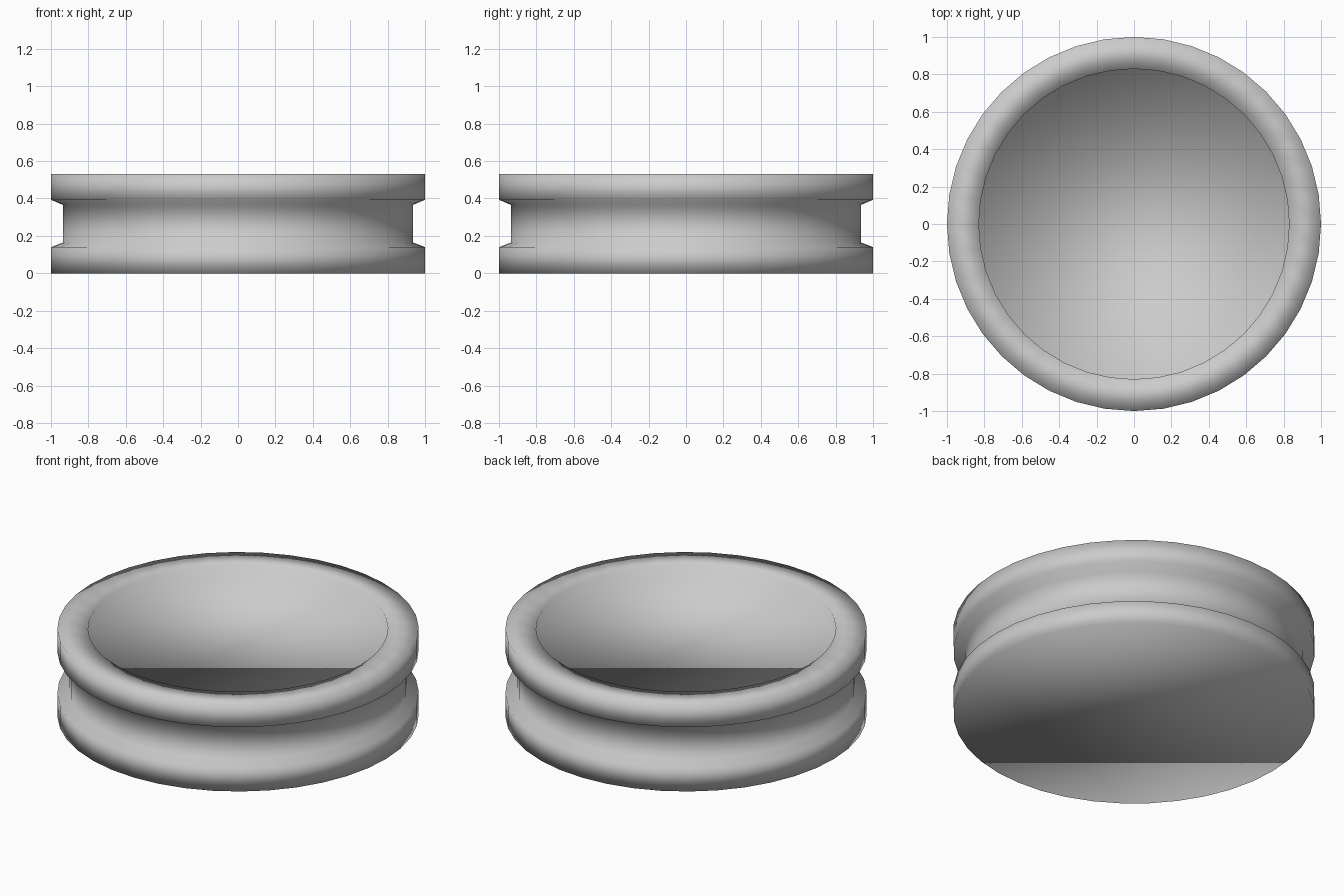
import bpy, bmesh, math

if "Cube" in bpy.data.objects:
    bpy.data.objects.remove(bpy.data.objects["Cube"])

SIDES = 40
# Half-section (radius, height) from the underside, round the groove, to the recessed top
PROFILE = [(1.0, 0.0), (1.0, 0.14),
           (0.935, 0.165), (0.935, 0.365), (1.0, 0.393), (1.0, 0.53),
           (0.83, 0.53), (0.83, 0.46)]


def lathe(name, profile, sides):
    bm = bmesh.new()
    rings = [[bm.verts.new((r * math.cos(2 * math.pi * i / sides),
                            r * math.sin(2 * math.pi * i / sides), z))
              for i in range(sides)] for r, z in profile]
    for a, b in zip(rings, rings[1:]):
        for i in range(sides):
            j = (i + 1) % sides
            bm.faces.new((a[i], a[j], b[j], b[i]))
    bm.faces.new(rings[0][::-1])
    bm.faces.new(rings[-1])
    for f in bm.faces:
        f.smooth = True
    mesh = bpy.data.meshes.new(name)
    bm.to_mesh(mesh)
    bm.free()
    obj = bpy.data.objects.new(name, mesh)
    bpy.context.collection.objects.link(obj)
    return obj


# Round disc with a grooved rim and a recessed top
lathe("grooved_disc", PROFILE, SIDES)
